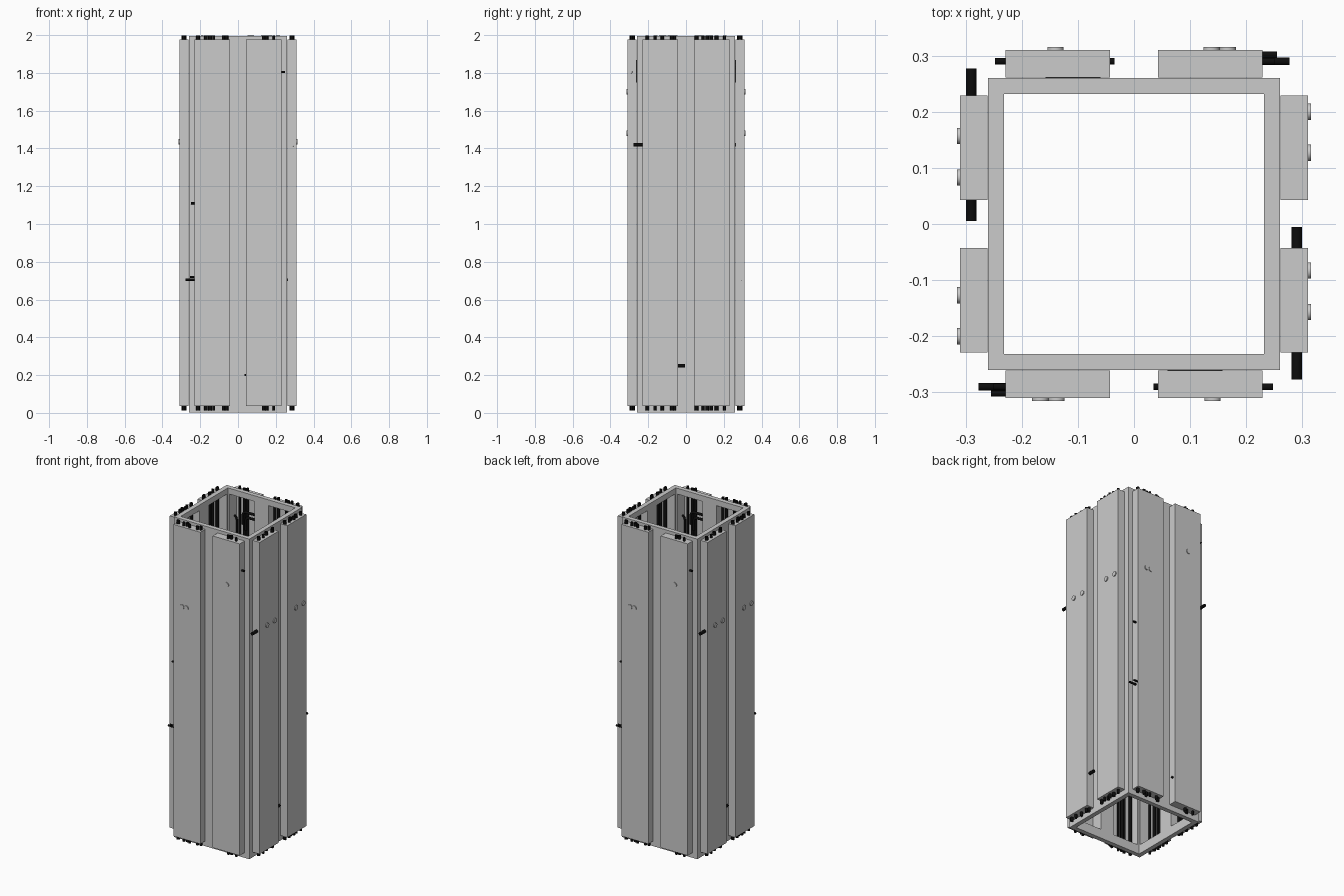
import bpy, bmesh, math
from mathutils import Matrix, Vector

if "Cube" in bpy.data.objects:
    bpy.data.objects.remove(bpy.data.objects["Cube"])

black = bpy.data.materials.new("cable_black")
black.diffuse_color = (0.004, 0.004, 0.004, 1)
black.use_nodes = True
black.node_tree.nodes["Principled BSDF"].inputs["Base Color"].default_value = black.diffuse_color


def add_mesh(name, bm, turn=0):
    bmesh.ops.transform(bm, matrix=Matrix.Rotation(turn, 4, 'Z'), verts=bm.verts)
    me = bpy.data.meshes.new(name)
    bm.to_mesh(me)
    bm.free()
    ob = bpy.data.objects.new(name, me)
    bpy.context.collection.objects.link(ob)
    return ob


def box(x0, x1, y0, y1, z0, z1):
    bm = bmesh.new()
    bmesh.ops.create_cube(bm, size=1)
    for v in bm.verts:
        v.co = Vector(((x0 + x1) / 2 + v.co.x * (x1 - x0),
                       (y0 + y1) / 2 + v.co.y * (y1 - y0),
                       (z0 + z1) / 2 + v.co.z * (z1 - z0)))
    return bm


def cable(name, points, r, turn):
    """Open-ended tube along (u, depth, z) points on a face of the tower."""
    cu = bpy.data.curves.new(name, 'CURVE')
    cu.dimensions = '3D'
    cu.bevel_depth = r
    cu.bevel_resolution = 2
    sp = cu.splines.new('POLY')
    sp.points.add(len(points) - 1)
    rot = Matrix.Rotation(turn, 4, 'Z')
    for p, (u, d, z) in zip(sp.points, points):
        p.co = (*(rot @ Vector((u, -d, z))), 1)
    tmp = bpy.data.objects.new(name + "_path", cu)
    me = bpy.data.meshes.new_from_object(tmp)
    bpy.data.objects.remove(tmp)
    me.materials.clear()
    me.materials.append(black)
    me.name = name
    for f in me.polygons:
        f.use_smooth = True
        f.material_index = 0
    bpy.context.collection.objects.link(bpy.data.objects.new(name, me))


# Square hollow frame with openings behind each duct
frame = add_mesh("frame", box(-.26, .26, -.26, .26, .003, 1.996))
cutters = [box(-.232, .232, -.232, .232, -1, 3)]
for a, b in ((-.222, -.048), (.048, .222)):
    cutters.append(box(a, b, -1, 1, .06, 1.96))
    cutters.append(box(-1, 1, a, b, .06, 1.96))
for i, bm in enumerate(cutters):
    c = add_mesh("frame_cutter", bm)
    c.hide_render = True
    m = frame.modifiers.new("cut", 'BOOLEAN')
    m.operation, m.solver, m.object = 'DIFFERENCE', 'EXACT', c
    bpy.context.view_layer.objects.active = frame
    bpy.ops.object.modifier_apply(modifier=m.name)
    bpy.data.objects.remove(c)

# Layouts per face: knobs (u, z), vertical cables (u, depth, radius),
# side outlets (outer u, depth, z, inner u, radius)
front = dict(
    knobs=[(-.167, 1.48), (-.138, 1.48), (.14, 1.70)],
    risers=[(-.212, .285, .010), (-.17, .29, .009), (-.148, .282, .010), (-.128, .292, .007),
            (-.078, .288, .008), (-.06, .28, .009), (.135, .288, .009), (.152, .28, .009),
            (.19, .288, .007)],
    outlets=[(-.277, .29, .705, -.2, .0065), (-.255, .302, .72, -.19, .0055),
             (-.25, .29, 1.11, -.2, .006), (.248, .29, 1.805, .21, .006),
             (.035, .29, .2, .07, .006)])
side = dict(
    knobs=[(-.157, 1.435), (-.083, 1.435), (.127, 1.435), (.2, 1.435)],
    risers=[(-.205, .285, .010), (-.165, .29, .008), (-.125, .282, .009), (-.075, .288, .009),
            (-.06, .28, .008), (.055, .285, .010), (.09, .29, .007), (.112, .282, .009),
            (.134, .29, .009), (.162, .285, .010), (.205, .288, .008)],
    outlets=[(-.277, .29, 1.42, -.19, .0095), (-.005, .29, .25, -.09, .0095)])

for k in range(4):
    turn = k * math.pi / 2
    lay = side if k % 2 else front

    # Hollow ducts, open toward the frame
    for a, b in ((-.229, -.043), (.043, .229)):
        bm = box(a, b, -.31, -.261, .036, 1.977)
        bm.normal_update()
        back = [f for f in bm.faces if f.normal.y > .9]
        bmesh.ops.delete(bm, geom=back, context='FACES_ONLY')
        duct = add_mesh("duct", bm, turn)
        s = duct.modifiers.new("wall", 'SOLIDIFY')
        s.thickness, s.offset = .004, -1

    # Round knobs on the duct fronts
    for u, z in lay["knobs"]:
        bm = bmesh.new()
        mat = Matrix.Translation((u, -.3115, z)) @ Matrix.Rotation(math.pi / 2, 4, 'X')
        bmesh.ops.create_cone(bm, cap_ends=True, segments=24, radius1=.0145,
                              radius2=.0145, depth=.008, matrix=mat)
        for f in bm.faces:
            f.smooth = len(f.verts) == 4
        add_mesh("knob", bm, turn)

    # Cables running the full height through the ducts
    for u, d, r in lay["risers"]:
        cable("riser_cable", [(u, d, .012), (u, d, 1.998)], r, turn)

    # Cables leaving the duct sides, turning down or up inside
    for u, d, z, v, r in lay["outlets"]:
        s = 1 if v > u else -1
        end = -.25 if z > .5 else .25
        cable("outlet_cable", [(u, d, z), (v - .02 * s, d, z), (v - .006 * s, d, z + end * .03),
                               (v, d, z + end * .1), (v, d, z + end)], r, turn)

    # Pair of bent cables at the open back of the duct, seen from inside
    if k % 2 == 0:
        for z, u in ((1.86, .15), (1.83, .13)):
            cable("bent_cable", [(.06, .262, z), (u - .02, .262, z), (u - .006, .262, z - .006),
                                 (u, .262, z - .02), (u, .262, z - .08)], .008, turn)
